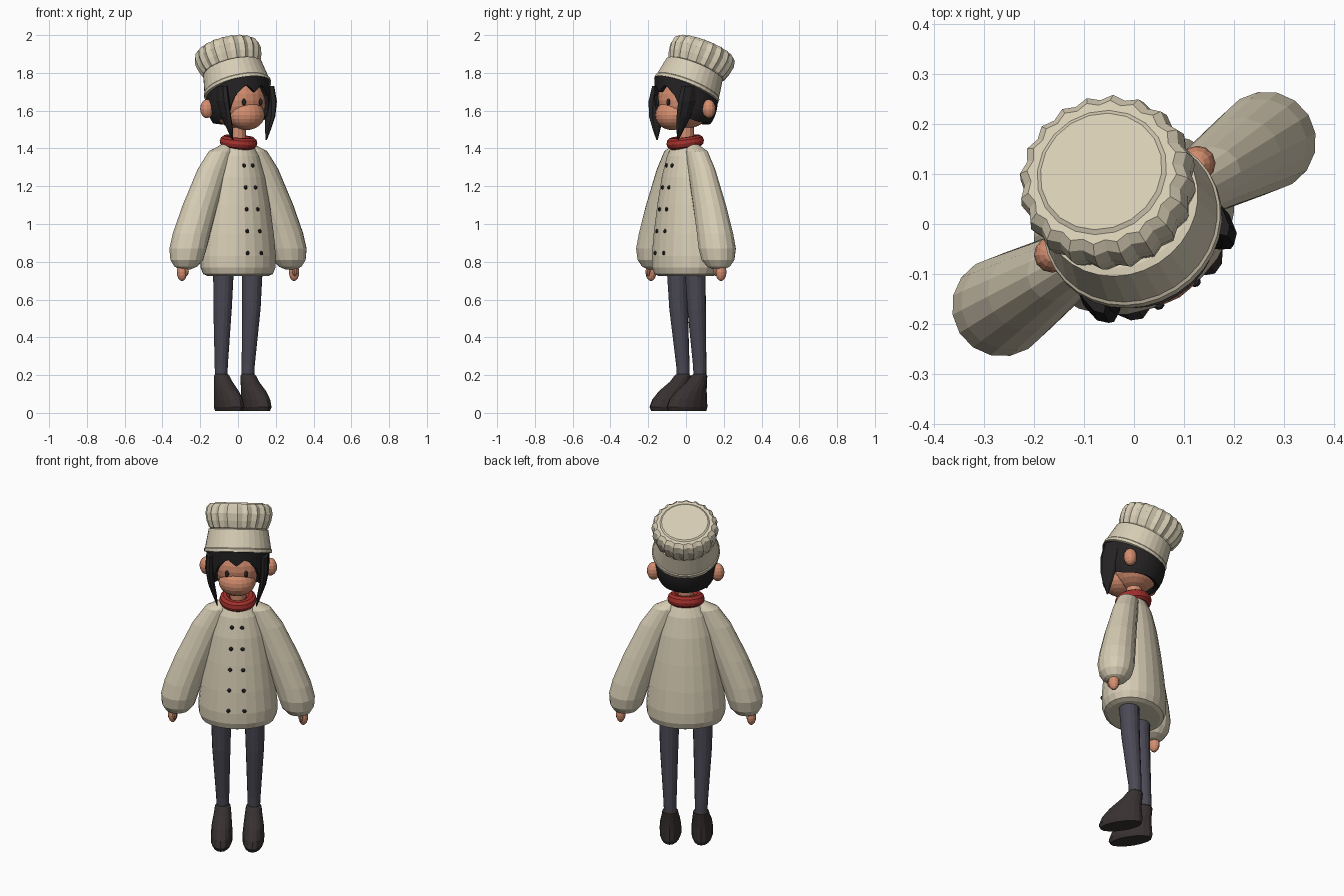
import bpy, bmesh, math
from mathutils import Matrix, Vector

cube = bpy.data.objects.get("Cube")
if cube:
    bpy.data.objects.remove(cube)

# The whole figure is built facing -y, then turned
TURN = Matrix.Rotation(math.radians(32), 4, 'Z')


def material(name, r, g, b):
    m = bpy.data.materials.new(name)
    m.use_nodes = True
    m.diffuse_color = (r, g, b, 1)
    bsdf = next(n for n in m.node_tree.nodes if n.type == 'BSDF_PRINCIPLED')
    bsdf.inputs["Base Color"].default_value = (r, g, b, 1)
    bsdf.inputs["Roughness"].default_value = 0.8
    return m


cream = material("cream cloth", 0.68, 0.61, 0.46)
skin = material("skin", 0.66, 0.27, 0.16)
black = material("black hair", 0.018, 0.016, 0.016)
red = material("red scarf", 0.36, 0.03, 0.025)
slate = material("slate trousers", 0.07, 0.066, 0.09)
leather = material("dark leather", 0.04, 0.03, 0.03)
dark = material("dark buttons", 0.02, 0.02, 0.025)


def finish(name, bm, mat, place=Matrix()):
    bmesh.ops.recalc_face_normals(bm, faces=bm.faces)
    mesh = bpy.data.meshes.new(name)
    bm.to_mesh(mesh)
    bm.free()
    mesh.transform(TURN @ place)
    mesh.materials.append(mat)
    ob = bpy.data.objects.new(name, mesh)
    bpy.context.collection.objects.link(ob)
    return ob


def skin_rings(bm, rings, closed=True):
    for low, high in zip(rings, rings[1:]):
        n = len(low)
        for i in range(n):
            j = (i + 1) % n
            bm.faces.new((low[i], low[j], high[j], high[i]))
    if closed:
        bm.faces.new(rings[0])
        bm.faces.new(rings[-1])


def loft(name, sections, mat, sides=16, place=Matrix(), ripple=0.0):
    """Stack of level ellipses: (x, y, z, half width, half depth)."""
    bm = bmesh.new()
    rings = []
    for x, y, z, rx, ry in sections:
        ring = []
        for i in range(sides):
            a = math.tau * i / sides
            k = 1 + ripple * (-1) ** i
            ring.append(bm.verts.new((x + rx * k * math.cos(a), y + ry * k * math.sin(a), z)))
        rings.append(ring)
    skin_rings(bm, rings)
    return finish(name, bm, mat, place)


def ball(name, centre, size, mat, sides=16):
    bm = bmesh.new()
    bmesh.ops.create_uvsphere(bm, u_segments=sides, v_segments=sides // 2 + 2, radius=1)
    return finish(name, bm, mat, Matrix.LocRotScale(Vector(centre), None, Vector(size)))


def interp(table, t):
    for (a, u), (b, v) in zip(table, table[1:]):
        if t <= b:
            return u + (v - u) * (t - a) / (b - a)
    return table[-1][1]


def mirrored(sections, side):
    return [(side * s[0], *s[1:]) for s in sections]


# Coat body
DEPTH = 0.8
coat = [(0.725, 0.17), (0.735, 0.195), (0.77, 0.21), (0.83, 0.212), (0.95, 0.2), (1.1, 0.178),
        (1.25, 0.15), (1.36, 0.118), (1.41, 0.09), (1.43, 0.06)]
loft("coat", [(0, 0, z, r, r * DEPTH) for z, r in coat], cream, 24)

# Two columns of buttons
for row in range(5):
    z = 1.31 - 0.116 * row
    r = interp(coat, z)
    for side in (-1, 1):
        x = side * (0.027 + 0.004 * row)
        y = -DEPTH * math.sqrt(r * r - x * x)
        ball("coat_button", (x, y, z), (0.011, 0.009, 0.011), dark, 8)

arm = [(0.07, 0, 1.42, 0.03, 0.03), (0.105, 0, 1.385, 0.07, 0.055), (0.155, 0, 1.29, 0.088, 0.066),
       (0.235, 0, 1.1, 0.098, 0.084), (0.29, 0, 0.95, 0.102, 0.096), (0.312, 0, 0.87, 0.1, 0.1),
       (0.32, 0, 0.81, 0.088, 0.088), (0.325, 0, 0.775, 0.062, 0.062), (0.33, 0, 0.76, 0.03, 0.03)]
leg = [(0.083, 0.035, 0.18, 0.033, 0.034), (0.084, 0.033, 0.25, 0.035, 0.036),
       (0.09, 0.01, 0.55, 0.049, 0.05), (0.09, 0, 0.78, 0.056, 0.056)]
shoe = [(0.085, -0.045, 0.01, 0.05, 0.115), (0.085, -0.047, 0.03, 0.058, 0.123),
        (0.085, -0.04, 0.07, 0.058, 0.113), (0.085, -0.02, 0.115, 0.054, 0.09),
        (0.083, 0.015, 0.165, 0.046, 0.057), (0.083, 0.03, 0.195, 0.042, 0.045),
        (0.083, 0.033, 0.205, 0.034, 0.036)]
lock = [(0.105, -0.115, 1.445, 0.003, 0.004), (0.118, -0.11, 1.5, 0.011, 0.024),
        (0.138, -0.1, 1.57, 0.018, 0.045), (0.148, -0.085, 1.65, 0.024, 0.056),
        (0.146, -0.07, 1.73, 0.02, 0.05)]

# Paired parts
for side, word in ((-1, "right"), (1, "left")):
    loft(word + "_sleeve", mirrored(arm, side), cream)
    loft(word + "_trouser_leg", mirrored(leg, side), slate)
    loft(word + "_shoe", mirrored(shoe, side), leather)
    loft(word + "_hair_lock", mirrored(lock, side), black, 8)
    ball(word + "_hand", (side * 0.35, 0, 0.745), (0.026, 0.03, 0.047), skin, 12)
    ball(word + "_thumb", (side * 0.338, -0.026, 0.75), (0.012, 0.014, 0.026), skin, 8)
    ball(word + "_ear", (side * 0.172, 0.035, 1.61), (0.036, 0.036, 0.05), skin, 12)
    ball(word + "_eye", (side * 0.052, -0.143, 1.645), (0.011, 0.009, 0.019), dark, 10)

# Neck and rolled scarf
loft("neck", [(0, 0, z, 0.042, 0.042) for z in (1.4, 1.58)], skin, 12)
bm = bmesh.new()
rings = []
for i in range(25):
    a = math.tau * i / 24
    ring = []
    for j in range(10):
        b = math.tau * j / 10
        d = 0.07 + 0.03 * math.cos(b)
        ring.append(bm.verts.new((d * math.cos(a), d * math.sin(a), 0.032 * math.sin(b))))
    rings.append(ring)
skin_rings(bm, rings, False)
bmesh.ops.remove_doubles(bm, verts=bm.verts, dist=0.0001)
tilt = Matrix.Translation((0, -0.005, 1.433)) @ Matrix.Rotation(math.radians(8), 4, 'X')
finish("scarf", bm, red, tilt)

# Head with a rounded muzzle
ball("head", (0, 0, 1.655), (0.152, 0.15, 0.15), skin, 24)
ball("muzzle", (0, -0.085, 1.577), (0.1, 0.088, 0.08), skin, 20)

# Hair shell: the lower edge follows the angle from the front, the upper edge the hat brim
hairline = [(0, 1.7), (0.3, 1.74), (0.7, 1.67), (0.9, 1.57), (1.5, 1.54), (3.2, 1.525)]
bm = bmesh.new()
columns, steps, radius = 48, 7, 0.168
rings = [[] for _ in range(steps)]
for i in range(columns):
    a = math.tau * i / columns
    bottom = interp(hairline, min(a, math.tau - a))
    top = 1.71 + 0.45 * radius * math.cos(a)
    for k, ring in enumerate(rings):
        z = bottom + (top - bottom) * k / (steps - 1)
        r = radius * math.sqrt(1 - (max(0, 1.65 - z) / 0.19) ** 2)
        ring.append(bm.verts.new((r * math.sin(a), -r * math.cos(a), z)))
skin_rings(bm, rings, False)
hair = finish("hair", bm, black)
shell = hair.modifiers.new("thickness", 'SOLIDIFY')
shell.thickness = 0.025
# Make sure the shell grows inwards
probe = hair.data.polygons[0]
shell.offset = -1 if probe.normal.dot(Vector((*probe.center.xy, 0))) > 0 else 1

# Tilted hat: plain band and pleated crown
hat = Matrix.Translation((0, 0, 1.705)) @ Matrix.Rotation(math.radians(-25), 4, 'X')
band = [(0, 0.17), (0.004, 0.182), (0.02, 0.182), (0.025, 0.177), (0.125, 0.16), (0.13, 0.145)]
loft("hat_band", [(0, 0, z, r, r) for z, r in band], cream, 32, hat)
crown = [(0.115, 0.135), (0.135, 0.155), (0.17, 0.168), (0.21, 0.175), (0.245, 0.168), (0.262, 0.15)]
loft("hat_crown", [(0, 0.012, z, r, r) for z, r in crown], cream, 40, hat, 0.03)
loft("hat_top", [(0, 0.012, 0.25, 0.15, 0.15), (0, 0.012, 0.268, 0.125, 0.125)], cream, 20, hat)
